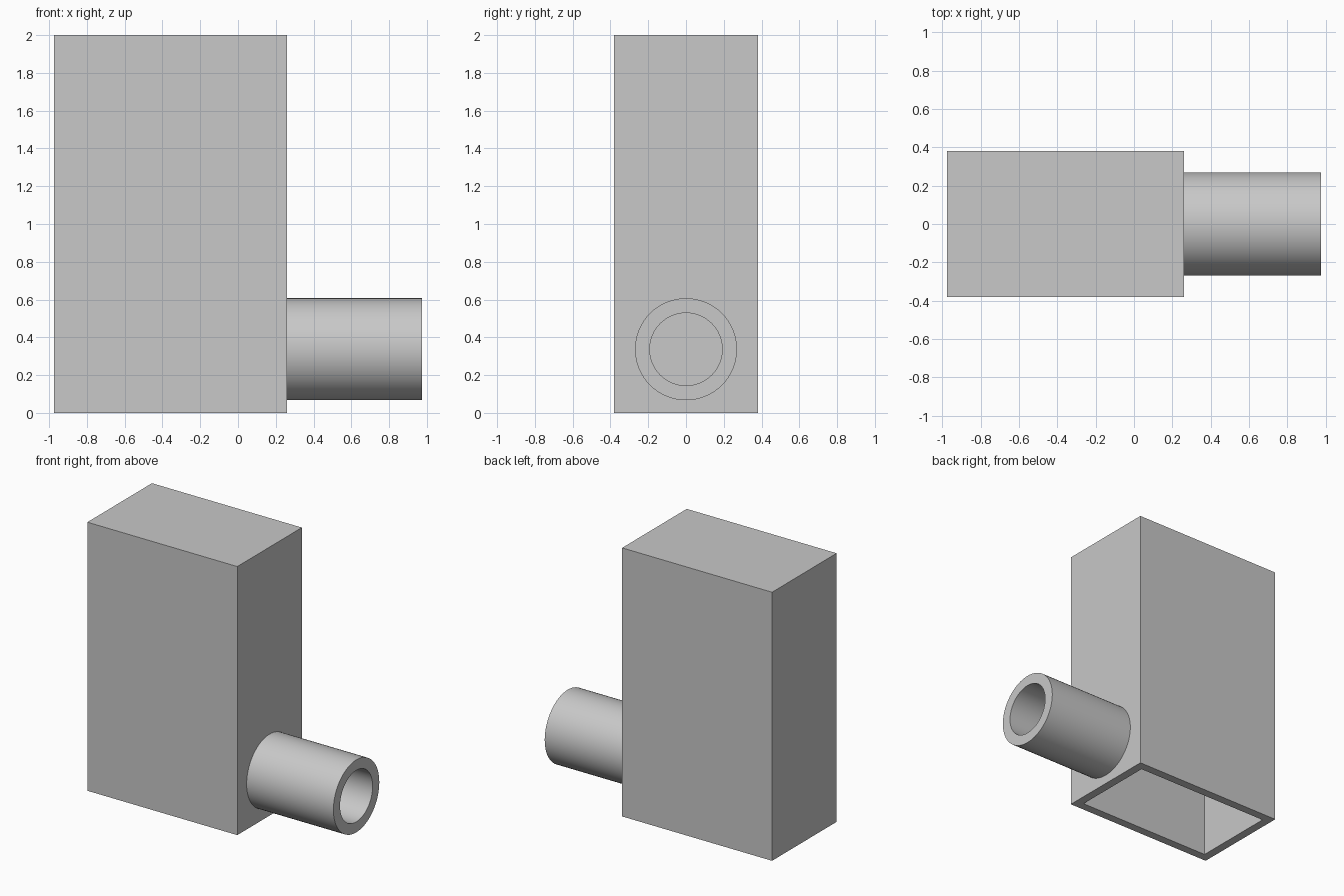
import bpy, bmesh, math
from mathutils import Matrix, Vector

old = bpy.data.objects.get("Cube")
if old:
    bpy.data.objects.remove(old, do_unlink=True)

WALL = 0.09
X0, X1, XEND = -0.975, 0.26, 0.975
HALF_Y, HEIGHT = 0.38, 2.0
PIPE_Z, R_OUT, R_IN = 0.337, 0.27, 0.192
SIDES = 64

grey = bpy.data.materials.new("plain grey")
grey.use_nodes = True
colour = (0.58, 0.58, 0.58, 1)
grey.diffuse_color = colour
grey.node_tree.nodes["Principled BSDF"].inputs["Base Color"].default_value = colour


def make_object(name, bm):
    bmesh.ops.recalc_face_normals(bm, faces=bm.faces)
    mesh = bpy.data.meshes.new(name)
    bm.to_mesh(mesh)
    bm.free()
    mesh.materials.append(grey)
    ob = bpy.data.objects.new(name, mesh)
    bpy.context.collection.objects.link(ob)
    return ob


# Upright housing: a box hollowed from below
bm = bmesh.new()
bmesh.ops.create_cube(bm, size=1)
bmesh.ops.scale(bm, vec=(X1 - X0, 2 * HALF_Y, HEIGHT), verts=bm.verts)
bmesh.ops.translate(bm, vec=((X0 + X1) / 2, 0, HEIGHT / 2), verts=bm.verts)
bottom = min(bm.faces, key=lambda f: f.calc_center_median().z)
bmesh.ops.inset_region(bm, faces=[bottom], thickness=WALL)
cavity = bmesh.ops.extrude_face_region(bm, geom=[bottom])["geom"]
bmesh.ops.translate(bm, vec=(0, 0, HEIGHT - WALL),
                    verts=[v for v in cavity if isinstance(v, bmesh.types.BMVert)])
if bottom.is_valid:
    bmesh.ops.delete(bm, geom=[bottom], context="FACES_ONLY")
housing = make_object("housing", bm)

# Hidden cutter that opens the housing wall into the pipe
bm = bmesh.new()
bmesh.ops.create_cone(bm, cap_ends=True, segments=SIDES, radius1=R_IN, radius2=R_IN,
                      depth=3 * WALL,
                      matrix=Matrix.Translation((X1 - WALL / 2, 0, PIPE_Z))
                      @ Matrix.Rotation(math.pi / 2, 4, "Y"))
cutter = make_object("bore_cutter", bm)
cutter.hide_render = True
cutter.hide_viewport = True
cutter.display_type = "WIRE"
bore = housing.modifiers.new("bore", "BOOLEAN")
bore.operation = "DIFFERENCE"
bore.solver = "EXACT"
bore.object = cutter

# Side pipe: a wall profile spun about the pipe axis
bm = bmesh.new()
profile = [(X1, R_IN), (XEND, R_IN), (XEND, R_OUT), (X1, R_OUT)]
points = [bm.verts.new((x, 0, PIPE_Z + r)) for x, r in profile]
edges = [bm.edges.new((a, b)) for a, b in zip(points, points[1:])]
bmesh.ops.spin(bm, geom=points + edges, cent=Vector((0, 0, PIPE_Z)), axis=(1, 0, 0),
               angle=2 * math.pi, steps=SIDES)
bmesh.ops.remove_doubles(bm, verts=bm.verts, dist=0.0005)
pipe = make_object("side_pipe", bm)

bpy.ops.object.select_all(action="DESELECT")
pipe.select_set(True)
bpy.context.view_layer.objects.active = pipe
bpy.ops.object.shade_smooth_by_angle(angle=math.radians(30))
